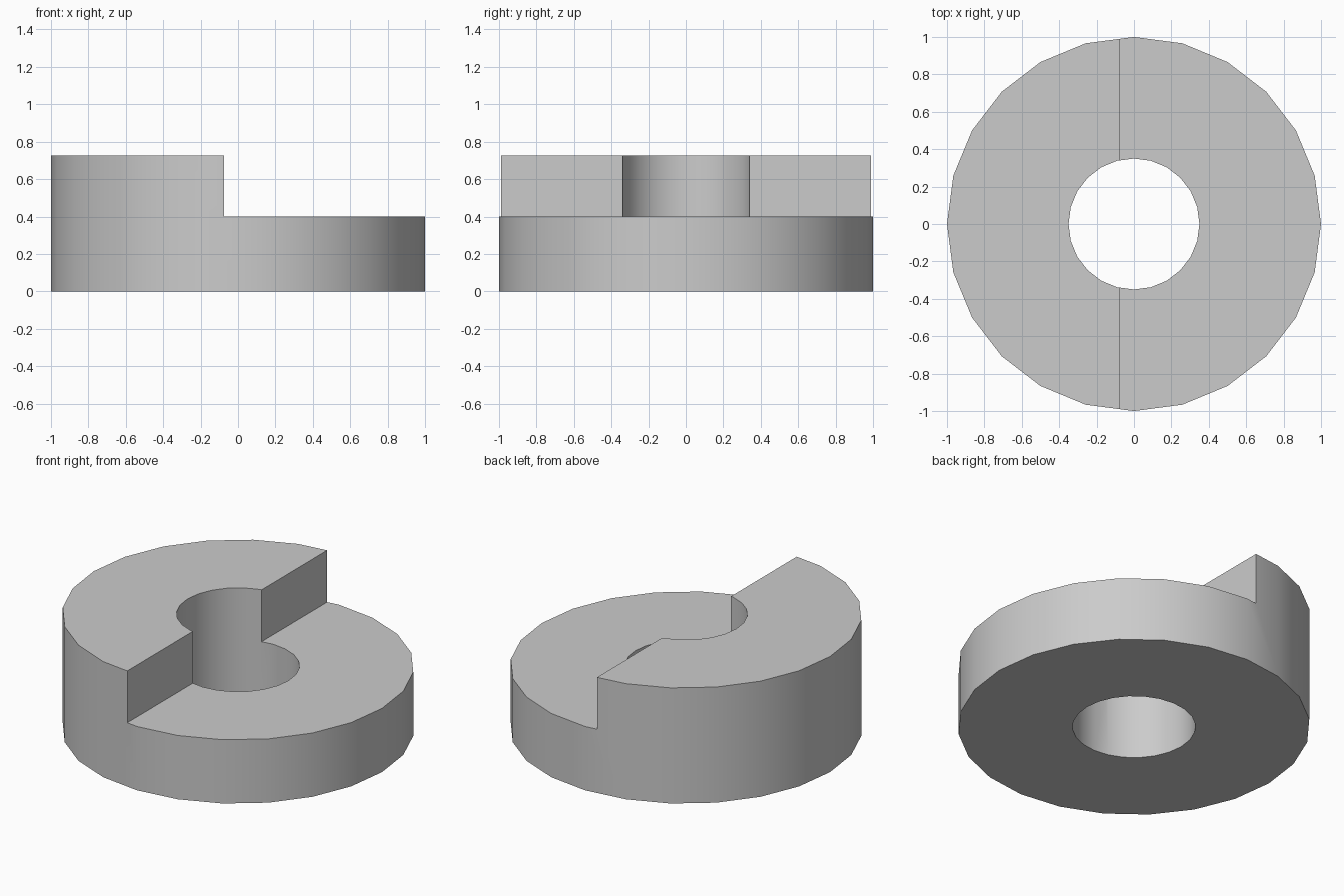
import bpy, bmesh, math

SIDES = 24
OUTER, BORE = 1.0, 0.35
LOW, HIGH = 0.4, 0.725
STEP_X = -0.075

cube = bpy.data.objects.get("Cube")
if cube:
    bpy.data.objects.remove(cube, do_unlink=True)

# Plain grey material
grey = bpy.data.materials.new("plain_grey")
grey.use_nodes = True
colour = (0.6, 0.6, 0.6, 1)
grey.diffuse_color = colour
for node in grey.node_tree.nodes:
    if node.type == 'BSDF_PRINCIPLED':
        node.inputs["Base Color"].default_value = colour


def add_object(name, bm):
    bmesh.ops.recalc_face_normals(bm, faces=bm.faces)
    mesh = bpy.data.meshes.new(name)
    bm.to_mesh(mesh)
    bm.free()
    mesh.materials.append(grey)
    obj = bpy.data.objects.new(name, mesh)
    bpy.context.collection.objects.link(obj)
    return obj


# Full-height ring: four concentric loops joined into a closed tube
bm = bmesh.new()
loops = []
for radius, z in ((OUTER, 0), (OUTER, HIGH), (BORE, HIGH), (BORE, 0)):
    angles = [math.tau * i / SIDES for i in range(SIDES)]
    loops.append([bm.verts.new((radius * math.cos(a), radius * math.sin(a), z)) for a in angles])
for k, loop in enumerate(loops):
    following = loops[(k + 1) % len(loops)]
    for i in range(SIDES):
        j = (i + 1) % SIDES
        bm.faces.new((loop[i], loop[j], following[j], following[i]))
ring = add_object("stepped_ring", bm)

# Box that removes the upper half on the left side
bm = bmesh.new()
bmesh.ops.create_cube(bm, size=1)
for v in bm.verts:
    v.co.x = STEP_X if v.co.x < 0 else 2
    v.co.y *= 4
    v.co.z = LOW if v.co.z < 0 else 2
cutter = add_object("step_cutter", bm)
cutter.hide_render = True

cut = ring.modifiers.new("step", 'BOOLEAN')
cut.operation = 'DIFFERENCE'
cut.solver = 'EXACT'
cut.object = cutter

bpy.ops.object.select_all(action='DESELECT')
ring.select_set(True)
bpy.context.view_layer.objects.active = ring
bpy.ops.object.modifier_apply(modifier=cut.name)
bpy.data.objects.remove(cutter, do_unlink=True)

# Smooth round walls with crisp rims
bpy.ops.object.shade_smooth_by_angle(angle=math.radians(30))
